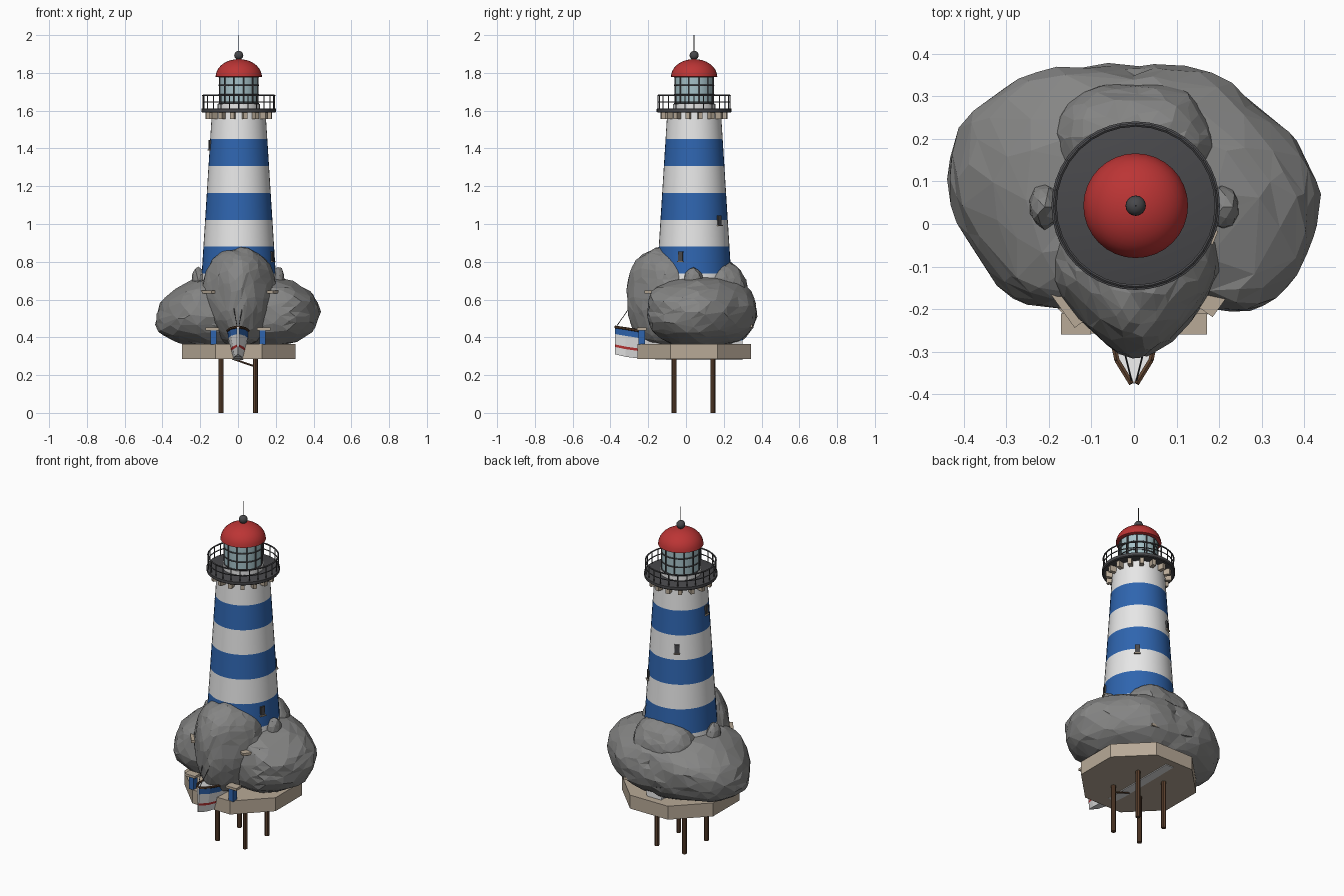
import bpy, bmesh, math
from mathutils import Vector, Matrix, noise

if "Cube" in bpy.data.objects:
    bpy.data.objects.remove(bpy.data.objects["Cube"])

CX, CY = 0.004, 0.043  # tower axis


def material(name, r, g, b):
    m = bpy.data.materials.new(name)
    m.diffuse_color = (r, g, b, 1)
    m.use_nodes = True
    m.node_tree.nodes["Principled BSDF"].inputs["Base Color"].default_value = m.diffuse_color
    return m


RED = material("red", 0.5, 0.035, 0.035)
BLUE = material("blue", 0.028, 0.13, 0.43)
WHITE = material("white", 0.8, 0.8, 0.8)
GLASS = material("pale_glass", 0.38, 0.54, 0.58)
METAL = material("dark_metal", 0.065, 0.065, 0.07)
ROCK = material("rock_grey", 0.235, 0.235, 0.232)
STONE = material("beige_stone", 0.48, 0.4, 0.31)
WOOD = material("brown_wood", 0.11, 0.055, 0.028)


def finish(name, bm, mats, smooth=False):
    bmesh.ops.recalc_face_normals(bm, faces=bm.faces)
    me = bpy.data.meshes.new(name)
    bm.to_mesh(me)
    bm.free()
    for m in mats:
        me.materials.append(m)
    ob = bpy.data.objects.new(name, me)
    bpy.context.collection.objects.link(ob)
    if smooth:
        bpy.ops.object.select_all(action='DESELECT')
        ob.select_set(True)
        bpy.context.view_layer.objects.active = ob
        bpy.ops.object.shade_smooth_by_angle(angle=math.radians(35))
    return ob


def polar(r, ang, z):
    return Vector((CX + r * math.cos(ang), CY + r * math.sin(ang), z))


def lathe(name, profile, mats, seg=32, smooth=True, turn=0.0, pick=None):
    """Revolve (radius, z) points about the tower axis and cap the ends."""
    bm = bmesh.new()
    rings = [[bm.verts.new(polar(r, turn + 2 * math.pi * i / seg, z)) for i in range(seg)]
             for r, z in profile]
    for k in range(len(rings) - 1):
        a, b = rings[k], rings[k + 1]
        for i in range(seg):
            j = (i + 1) % seg
            f = bm.faces.new((a[i], a[j], b[j], b[i]))
            f.material_index = pick(k) if pick else 0
    bm.faces.new(rings[0])
    bm.faces.new(rings[-1]).material_index = pick(len(rings) - 2) if pick else 0
    return finish(name, bm, mats, smooth)


def add_box(bm, loc, size, turn=0.0, mi=0):
    mat = Matrix.Translation(loc) @ Matrix.Rotation(turn, 4, 'Z') @ Matrix.Diagonal((*size, 1))
    res = bmesh.ops.create_cube(bm, size=1, matrix=mat)
    for f in {f for v in res['verts'] for f in v.link_faces}:
        f.material_index = mi


def add_rod(bm, a, b, r, seg=6):
    a, b = Vector(a), Vector(b)
    rot = (b - a).to_track_quat('Z', 'Y').to_matrix().to_4x4()
    bmesh.ops.create_cone(bm, cap_ends=True, segments=seg, radius1=r, radius2=r,
                          depth=(b - a).length, matrix=Matrix.Translation((a + b) / 2) @ rot)


def add_hoop(bm, r, z, t, seg=32):
    for i in range(seg):
        add_rod(bm, polar(r, 2 * math.pi * i / seg, z), polar(r, 2 * math.pi * (i + 1) / seg, z), t, 5)


# ---- striped tower
def tower_r(z):
    return 0.187 - (z - 0.88) * 0.063


levels = [0.45, 0.595, 0.737, 0.88, 1.022, 1.165, 1.307, 1.45, 1.59]
lathe("tower", [(tower_r(z), z) for z in levels], [BLUE, WHITE], 40, pick=lambda k: (k + 1) % 2)
# bands alternate so that the one just above the rocks is blue
for f in bpy.data.objects["tower"].data.polygons:
    band = sum(f.center.z > z for z in levels)
    f.material_index = 0 if band in (3, 5, 7) else 1

# ---- windows spiralling up the tower, each with a stone sill
bm = bmesh.new()
for k, z in enumerate((0.83, 1.02, 1.23, 1.42)):
    ang = math.radians(-22 + 70 * k)
    add_box(bm, polar(tower_r(z), ang, z), (0.012, 0.028, 0.05), ang)
    add_box(bm, polar(tower_r(z), ang, z - 0.028), (0.024, 0.034, 0.006), ang, 1)
finish("tower_windows", bm, [METAL, STONE])

# ---- gallery: corbels, floor, railing
bm = bmesh.new()
for i in range(16):
    a = 2 * math.pi * (i + 0.5) / 16
    add_box(bm, polar(0.155, a, 1.574), (0.046, 0.022, 0.036), a)
finish("corbels", bm, [STONE])
lathe("gallery_floor", [(0.193, 1.59), (0.198, 1.594), (0.198, 1.61), (0.193, 1.612)], [METAL], 40)
bm = bmesh.new()
for i in range(24):
    a = 2 * math.pi * i / 24
    add_rod(bm, polar(0.19, a, 1.605), polar(0.19, a, 1.68), 0.003, 5)
add_hoop(bm, 0.19, 1.68, 0.0045)
add_hoop(bm, 0.19, 1.645, 0.003)
finish("railing", bm, [METAL])

# ---- lantern room
lathe("lantern_base", [(0.112, 1.605), (0.112, 1.635)], [WHITE])
lathe("lantern_glass", [(0.103, 1.63), (0.103, 1.785)], [GLASS], 24)
bm = bmesh.new()
for i in range(12):
    a = 2 * math.pi * (i + 0.5) / 12
    add_rod(bm, polar(0.104, a, 1.63), polar(0.104, a, 1.785), 0.0045, 5)
for z in (1.637, 1.685, 1.735, 1.78):
    add_hoop(bm, 0.104, z, 0.004, 24)
finish("lantern_bars", bm, [METAL])
dome = [(0.115, 1.777), (0.123, 1.78)]
dome += [(0.122 * math.cos(t * math.pi / 18), 1.781 + 0.092 * math.sin(t * math.pi / 18)) for t in range(1, 9)]
lathe("dome", dome + [(0.004, 1.873)], [RED])
bm = bmesh.new()
bmesh.ops.create_uvsphere(bm, u_segments=16, v_segments=10, radius=0.024,
                          matrix=Matrix.Translation((CX, CY, 1.893)))
add_rod(bm, (CX, CY, 1.86), (CX, CY, 2.0), 0.0022)
finish("finial", bm, [METAL], True)

# ---- faceted rocks: squarish noisy ellipsoids, thinned to uneven facets
# plan outline of the main rock: angle in degrees, radius
OUTLINE = [(0, .435), (20, .39), (37, .355), (50, .345), (90, .295), (108, .322), (140, .39),
           (156, .44), (170, .447), (183, .44), (199, .405), (219, .385), (231, .35), (243, .3),
           (270, .22), (295, .28), (306, .335), (317, .405), (332, .43), (344, .43), (360, .435)]


def plan_radius(x, y):
    a = math.degrees(math.atan2(y, x)) % 360
    for (a0, r0), (a1, r1) in zip(OUTLINE, OUTLINE[1:]):
        if a <= a1:
            return r0 + (r1 - r0) * (a - a0) / (a1 - a0)
    return OUTLINE[0][1]


def rock(name, c, rad, seed, sub=4, power=2.4, taper=0.0, rough=0.06, outline=False, keep=0.45):
    bm = bmesh.new()
    bmesh.ops.create_icosphere(bm, subdivisions=sub, radius=1)
    for v in bm.verts:
        d = v.co.normalized()
        h = math.hypot(d.x, d.y)
        flat = h ** power if outline else abs(d.x) ** power + abs(d.y) ** power
        k = (flat + abs(d.z) ** power) ** (-1 / power)
        n = (noise.noise(d * 1.9 + Vector((seed, 0, 0))) + 0.6 * noise.noise(d * 4.5 + Vector((0, seed, 0)))
             + 0.25 * noise.noise(d * 11 + Vector((0, 0, seed))))
        p = d * k * (1 + rough * n)
        if outline:
            r = plan_radius(d.x, d.y)
            p.x, p.y = p.x * r, p.y * r
            p.z = p.z * rad[2] - 0.22 * max(0, -p.x - 0.25)  # sags on the left
        else:
            side = (1 + taper * min(0, p.y)) * (1 + taper * 0.6 * min(0, p.z))
            p = Vector((p.x * rad[0] * side, p.y * rad[1], p.z * rad[2]))
        v.co = Vector(c) + p
    ob = finish(name, bm, [ROCK])
    mod = ob.modifiers.new("facets", 'DECIMATE')
    mod.ratio = keep


rock("main_rock", (0, 0.07, 0.535), (1, 1, 0.195), 3.1, outline=True, power=2.3, rough=0.045)
rock("back_rock", (0.0, 0.19, 0.585), (0.2, 0.145, 0.215), 5.7)
rock("front_rock", (0.005, -0.11, 0.61), (0.2, 0.2, 0.262), 11.3, power=2.3, taper=0.4)
for s in (-1, 1):
    rock("small_rock", (0.21 * s, 0.04, 0.7), (0.037, 0.055, 0.07), 20 + s, 2, 2, 0, 0.2, keep=1)

# ---- eight-sided deck on four piles
lathe("deck", [(0.3 / math.cos(math.pi / 8), z) for z in (0.285, 0.365)], [STONE], 8, False, math.pi / 8)
bm = bmesh.new()
for x in (-0.09, 0.092):
    for y in (-0.063, 0.142):
        add_rod(bm, (x, y, 0), (x, y, 0.3), 0.0135, 8)
add_rod(bm, (-0.03, -0.063, 0.287), (0.092, -0.063, 0.245), 0.005)
finish("piles", bm, [WOOD])

# ---- stone ledges on the rocks
bm = bmesh.new()
for x, y, z, turn in ((-0.155, -0.175, 0.64, -0.95), (0.2, -0.15, 0.64, 0.95), (0.1, 0.325, 0.46, 0)):
    add_box(bm, (x, y, z), (0.13, 0.055, 0.014), turn)
finish("ledges", bm, [STONE])

# ---- blue doorways with stone lintels beside the boat
bm = bmesh.new()
for s in (-1, 1):
    add_box(bm, (0.13 * s, -0.235, 0.40), (0.03, 0.035, 0.075), 0, 0)
    add_box(bm, (0.136 * s, -0.235, 0.444), (0.07, 0.05, 0.014), 0, 1)
finish("doorways", bm, [BLUE, STONE])

# ---- boat: stations along y (y, half width, keel z, rim z), striped by height
bm = bmesh.new()
stations = [(-0.375, 0.006, 0.31, 0.455), (-0.32, 0.04, 0.297, 0.447),
            (-0.25, 0.055, 0.288, 0.435), (-0.1, 0.06, 0.281, 0.42), (0.3, 0.055, 0.281, 0.42)]
heights = [(0, 0.45), (0.27, 0.65), (0.36, 0.7), (0.74, 0.93), (1, 1)]
bands = [0, 1, 0, 2]
rows = []
for y, w, lo, hi in stations:
    half = [(w * f, y, lo + (hi - lo) * t) for t, f in heights]
    pts = [(-x, yy, z) for x, yy, z in reversed(half)] + half
    rows.append([bm.verts.new(p) for p in pts])
n = len(heights)
for a, b in zip(rows, rows[1:]):
    for i in range(2 * n - 1):
        f = bm.faces.new((a[i], a[i + 1], b[i + 1], b[i]))
        k = i - n if i >= n else n - 2 - i
        f.material_index = bands[k] if k >= 0 else 0
    bm.faces.new((a[0], b[0], b[-1], a[-1]))
bm.faces.new(rows[0])
bm.faces.new(rows[-1])
finish("boat_hull", bm, [WHITE, RED, BLUE])
bm = bmesh.new()
for s in (-1, 1):
    for (ya, wa, _, za), (yb, wb, _, zb) in zip(stations, stations[1:3]):
        add_rod(bm, (s * wa, ya, za), (s * wb, yb, zb), 0.007)
finish("boat_rail", bm, [WOOD])
bm = bmesh.new()
for s in (-1, 1):
    add_rod(bm, (0.005 * s, -0.37, 0.455), (0.025 * s, -0.29, 0.57), 0.002, 5)
finish("boat_ropes", bm, [METAL])
